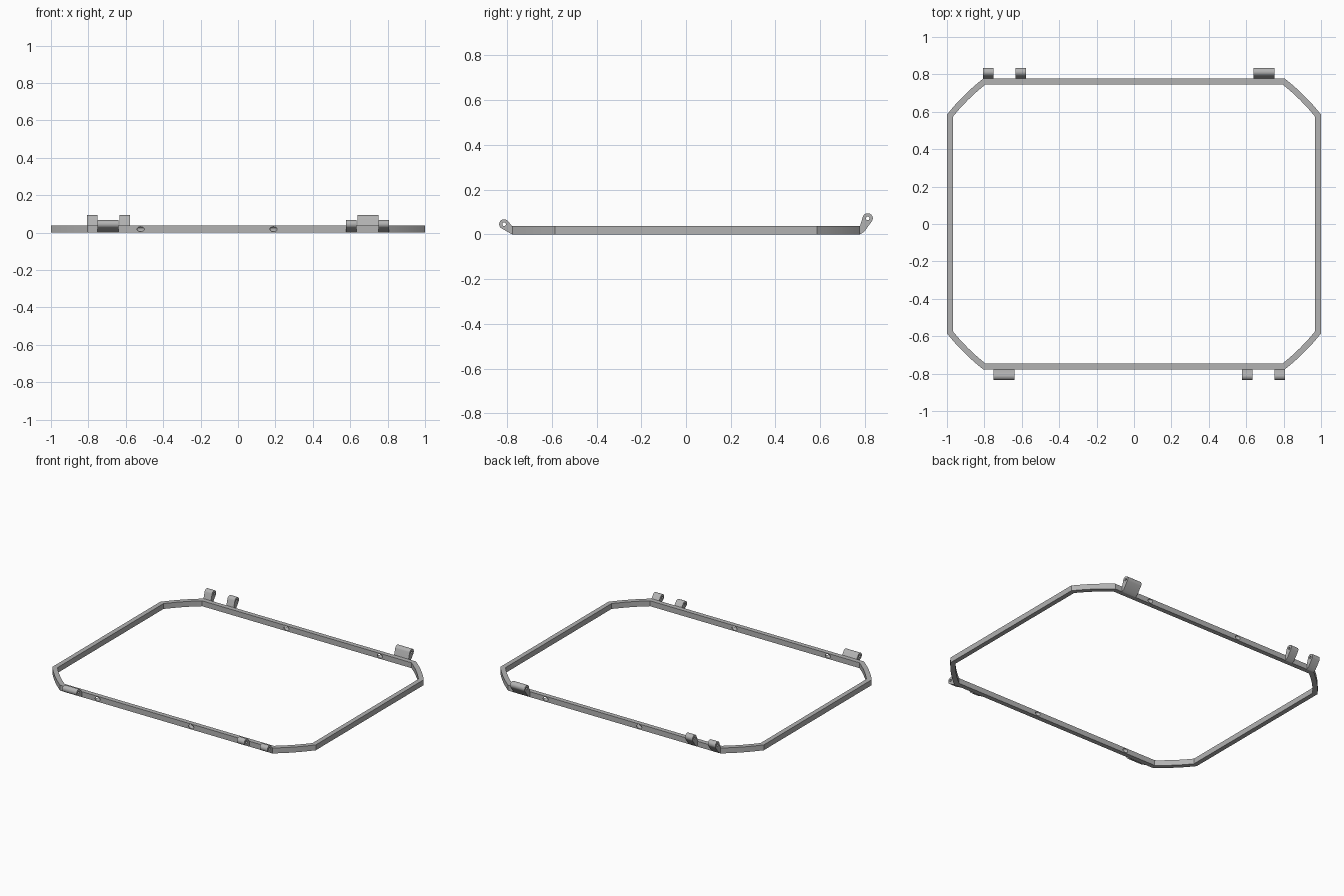
import bpy
import bmesh
from math import sin, cos, radians, sqrt, atan2, pi
from mathutils import Vector, Matrix

cube = bpy.data.objects.get("Cube")
if cube:
    bpy.data.objects.remove(cube, do_unlink=True)

gray = bpy.data.materials.new("matte gray")
gray.use_nodes = True
gray.diffuse_color = (0.45, 0.45, 0.45, 1)
gray.node_tree.nodes["Principled BSDF"].inputs["Base Color"].default_value = gray.diffuse_color

HALF_X, HALF_Y = 1.0, 0.778
HEIGHT, WALL = 0.037, 0.032


def to_object(bm, name):
    bmesh.ops.recalc_face_normals(bm, faces=bm.faces[:])
    mesh = bpy.data.meshes.new(name)
    bm.to_mesh(mesh)
    bm.free()
    obj = bpy.data.objects.new(name, mesh)
    bpy.context.collection.objects.link(obj)
    mesh.materials.append(gray)
    return obj


def rod(name, start, end, radius):
    axis = Vector(end) - Vector(start)
    bm = bmesh.new()
    place = Matrix.Translation((Vector(start) + Vector(end)) / 2) @ axis.to_track_quat("Z", "Y").to_matrix().to_4x4()
    bmesh.ops.create_cone(bm, cap_ends=True, segments=24, radius1=radius,
                          radius2=radius, depth=axis.length, matrix=place)
    return to_object(bm, name)


def cut(obj, cutter):
    mod = obj.modifiers.new("hole", "BOOLEAN")
    mod.operation = "DIFFERENCE"
    mod.solver = "EXACT"
    mod.object = cutter
    bpy.context.view_layer.objects.active = obj
    with bpy.context.temp_override(object=obj, active_object=obj):
        bpy.ops.object.modifier_apply(modifier=mod.name)
    bpy.data.objects.remove(cutter, do_unlink=True)


def smooth(obj):
    bpy.ops.object.select_all(action="DESELECT")
    obj.select_set(True)
    bpy.context.view_layer.objects.active = obj
    bpy.ops.object.shade_smooth_by_angle(angle=radians(30))


# Frame outline: straight sides joined by shallow corner arcs
def corner_arc(steps=8, radius=1.12):
    a, b = Vector((HALF_X, 0.585)), Vector((0.805, HALF_Y))
    mid, chord = (a + b) / 2, b - a
    inward = Vector((-chord.y, chord.x)).normalized()
    centre = mid + inward * sqrt(radius ** 2 - chord.length ** 2 / 4)
    t0, t1 = (atan2(p.y - centre.y, p.x - centre.x) for p in (a, b))
    angles = [t0 + (t1 - t0) * i / steps for i in range(steps + 1)]
    return [centre + radius * Vector((cos(t), sin(t))) for t in angles]


def inset(points, distance):
    result = []
    for i, p in enumerate(points):
        e1 = (p - points[i - 1]).normalized()
        e2 = (points[(i + 1) % len(points)] - p).normalized()
        n1, n2 = Vector((-e1.y, e1.x)), Vector((-e2.y, e2.x))
        result.append(p + distance * (n1 + n2) / (1 + n1.dot(n2)))
    return result


arc = corner_arc()
outer = []
for sx, sy in ((1, 1), (-1, 1), (-1, -1), (1, -1)):
    part = [Vector((p.x * sx, p.y * sy)) for p in arc]
    outer += part if sx * sy > 0 else part[::-1]
inner = inset(outer, WALL)

# Frame ring: four vertex loops bridged around the section
bm = bmesh.new()
loops = [[bm.verts.new((p.x, p.y, z)) for p in pts]
         for pts, z in ((outer, 0), (outer, HEIGHT), (inner, HEIGHT), (inner, 0))]
count = len(outer)
for k in range(4):
    a, b = loops[k], loops[(k + 1) % 4]
    for i in range(count):
        j = (i + 1) % count
        bm.faces.new((a[i], a[j], b[j], b[i]))
frame = to_object(bm, "frame")

# Slanted tie holes through the front and back bars
for side in (-1, 1):
    for x in (0.52, -0.19):
        face = Vector((x * side, HALF_Y * side, HEIGHT / 2))
        slope = Vector((0.036 * side, -WALL * side, 0))
        cut(frame, rod("hole_cutter", face - slope, face + slope * 2, 0.013))
smooth(frame)


# Hinge knuckles: rounded lugs with a pin hole, leaning out from the bars
def knuckle(name, side, x0, x1, base, centre, radius, start, end):
    steps = 20
    profile = [(-0.004, 0)] + base
    for i in range(steps + 1):
        t = radians(start + (end - start) * i / steps)
        profile.append((centre[0] + radius * cos(t), centre[1] + radius * sin(t)))
    profile += [(0, HEIGHT), (-0.004, HEIGHT)]
    bm = bmesh.new()
    face = bm.faces.new([bm.verts.new((x0, side * (HALF_Y + u), z)) for u, z in profile])
    move = bmesh.ops.extrude_face_region(bm, geom=[face])["geom"]
    bmesh.ops.translate(bm, vec=(x1 - x0, 0, 0),
                        verts=[v for v in move if isinstance(v, bmesh.types.BMVert)])
    obj = to_object(bm, name)
    y = side * (HALF_Y + centre[0])
    cut(obj, rod("pin_cutter", (x0 - 0.02, y, centre[1]), (x1 + 0.02, y, centre[1]), 0.008))
    smooth(obj)


low = ([(0, 0)], (0.035, 0.045), 0.022, -61, 136)
tall = ([(0, 0), (0.018, 0.011)], (0.034, 0.071), 0.023, -36, 163)
spans = (("wide", -0.75, -0.64), ("inner", 0.577, 0.633), ("outer", 0.75, 0.807))
for label, x0, x1 in spans:
    knuckle("front_knuckle_" + label, -1, x0, x1, *low)
    knuckle("back_knuckle_" + label, 1, -x1, -x0, *tall)
